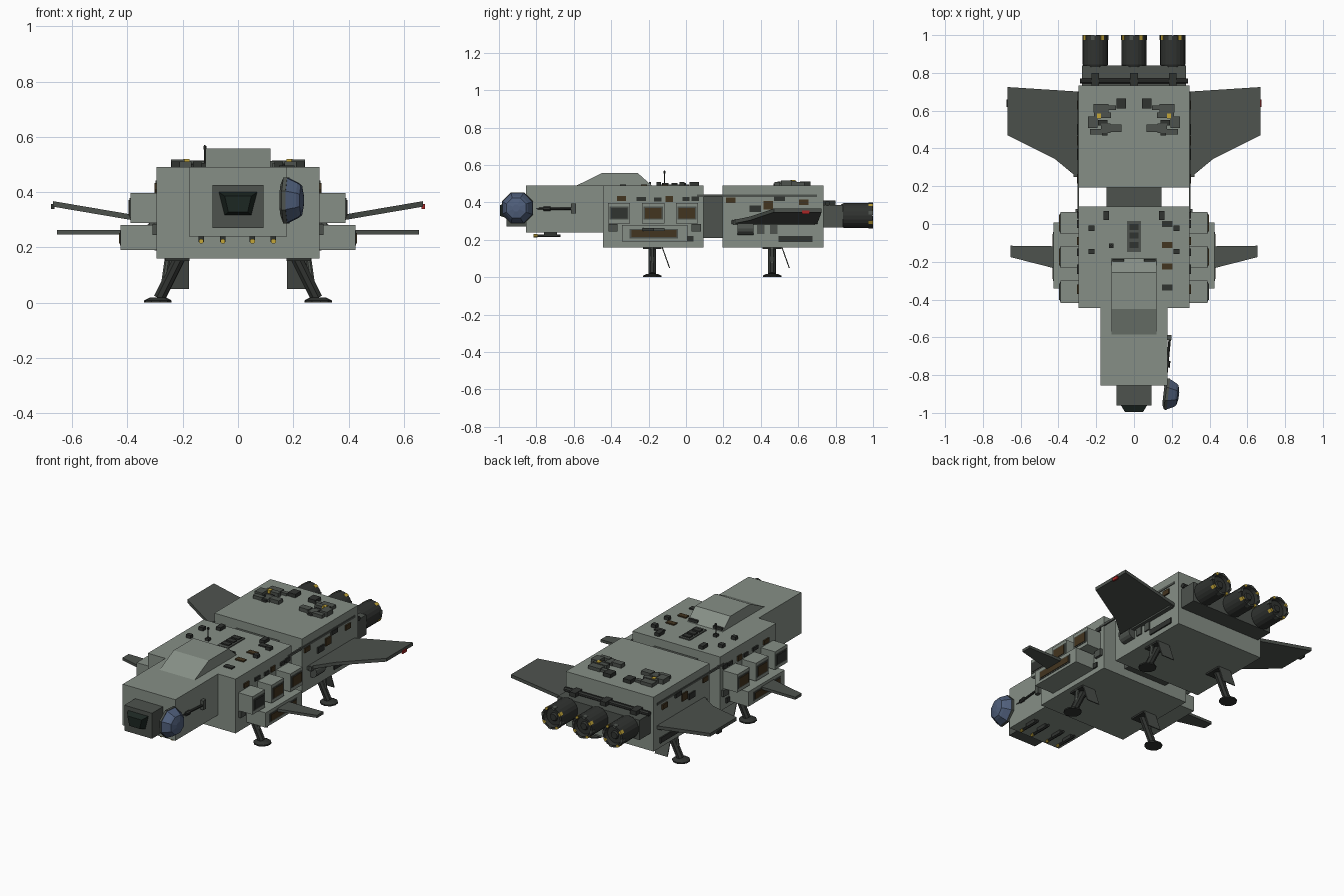
import bpy, bmesh, math
from mathutils import Vector


def material(name, rgb):
    m = bpy.data.materials.new(name)
    m.diffuse_color = (*rgb, 1)
    return m


HULL = material("hull_green_grey", (.24, .275, .24))
DARK = material("dark_grey", (.075, .085, .075))
BLACK = material("near_black", (.03, .033, .03))
BROWN = material("brown", (.055, .035, .014))
YELLOW = material("yellow", (.55, .38, .04))
BLUE = material("blue", (.08, .115, .2))
RED = material("red", (.4, .02, .02))
GLASS = material("glass", (.012, .02, .016))


def finish(name, bm, mat):
    bmesh.ops.recalc_face_normals(bm, faces=bm.faces)
    me = bpy.data.meshes.new(name)
    bm.to_mesh(me)
    bm.free()
    me.materials.append(mat)
    ob = bpy.data.objects.new(name, me)
    bpy.context.collection.objects.link(ob)
    return ob


def loft(name, rings, mat):
    bm = bmesh.new()
    vs = [[bm.verts.new(p) for p in r] for r in rings]
    n = len(vs[0])
    for a, b in zip(vs, vs[1:]):
        for i in range(n):
            bm.faces.new((a[i], a[(i + 1) % n], b[(i + 1) % n], b[i]))
    bm.faces.new(vs[0])
    bm.faces.new(vs[-1])
    return finish(name, bm, mat)


def box(name, x0, x1, y0, y1, z0, z1, mat=HULL):
    return loft(name, [[(x0, y0, z), (x1, y0, z), (x1, y1, z), (x0, y1, z)] for z in (z0, z1)], mat)


def lathe(name, start, axis, profile, mat, n=16):
    """Rings of (distance along axis, radius)."""
    axis = Vector(axis).normalized()
    u = axis.orthogonal().normalized()
    v = axis.cross(u)
    rings = []
    for d, r in profile:
        c = Vector(start) + axis * d
        rings.append([c + r * (u * math.cos(a) + v * math.sin(a))
                      for a in (2 * math.pi * (i + .5) / n for i in range(n))])
    return loft(name, rings, mat)


def rod(name, a, b, r, mat=BLACK, n=8):
    d = Vector(b) - Vector(a)
    return lathe(name, a, d, [(0, r), (d.length, r)], mat, n)


# Main hull sections, neck and nose
box("fore_hull", -.295, .295, -.445, .093, .16, .49)
box("aft_hull", -.295, .295, .194, .734, .16, .49)
box("neck", -.145, .145, .09, .2, .21, .44, DARK)
box("nose", -.177, .177, -.855, -.44, .24, .49)
box("nose_tip", -.093, .093, -.96, -.85, .27, .425, DARK)
loft("nose_window", [
    [(-.05, -.955, .315), (.05, -.955, .315), (.072, -.955, .402), (-.072, -.955, .402)],
    [(-.035, -.995, .328), (.035, -.995, .328), (.048, -.995, .385), (-.048, -.995, .385)]], GLASS)

# Raised canopy with sloping ends
prof = [(-.587, .489), (-.45, .557), (-.258, .557), (-.182, .489)]
loft("canopy", [[(x, y, z) for y, z in prof] for x in (-.118, .118)], HULL)
for s in (-1, 1):
    box("canopy_vent", s * .083 - .03, s * .083 + .03, -.198, -.186, .49, .51, BLACK)

# Engines with yellow rim marks
box("engine_mount", -.275, .275, .734, .84, .265, .385, DARK)
rod("engine_pipe", (-.285, .757, .395), (.285, .757, .395), .014, BLACK)
for x in (-.205, 0, .205):
    box("engine_strut", x - .02, x + .02, .734, .80, .375, .41, BLACK)
    lathe("engine", (x, .83, .33), (0, 1, 0), [(0, .06), (.015, .067), (.168, .067), (.168, .055),
          (.145, .05), (.145, .025), (.155, .02)], BLACK, 20)
    for k in range(8):
        a, h = math.pi / 4 * k + .2, .14
        ring = [[(x + r * math.cos(a + t), y, .33 + r * math.sin(a + t))
                 for r, t in ((.054, -h), (.069, -h), (.069, h), (.054, h))] for y in (.975, 1.0)]
        loft("engine_rim_mark", ring, YELLOW if k % 2 else DARK)

for s in (-1, 1):
    def sbox(name, x0, x1, y0, y1, z0, z1, mat=HULL):
        box(name, min(s * x0, s * x1), max(s * x0, s * x1), y0, y1, z0, z1, mat)

    def side(name, y, z, w, h, mat, x=.295, t=.008):
        sbox(name, x - .01, x + t, y - w / 2, y + w / 2, z - h / 2, z + h / 2, mat)

    # Aft wing, rising to the tip, and fore winglet
    wing = [(.28, .70), (.67, .725), (.67, .47), (.42, .345), (.28, .23)]
    loft("aft_wing", [[(s * x, y, .285 + (x - .28) * .17 + dz) for x, y in wing] for dz in (-.004, .016)], DARK)
    sbox("wing_tip_light", .665, .676, .62, .66, .338, .356, RED if s > 0 else BLACK)
    sbox("wing_root", .29, .32, .25, .69, .278, .305, DARK)
    fin = [(.42, -.118), (.655, -.115), (.655, -.175), (.42, -.235)]
    loft("fore_winglet", [[(s * x, y, z) for x, y in fin] for z in (.247, .263)], DARK)

    # Side pods with framed windows
    for y, m in ((-.358, BLACK), (-.175, BROWN), (.005, BROWN)):
        sbox("upper_pod", .29, .39, y - .059, y + .059, .288, .397)
        side("pod_window_frame", y, .343, .102, .07, DARK, .39, .003)
        side("pod_window", y, .343, .088, .056, m, .39, .006)
    sbox("lower_pod", .29, .425, -.342, .008, .19, .28)
    side("lower_pod_frame", -.172, .233, .26, .052, DARK, .425, .003)
    side("lower_pod_panel", -.172, .233, .24, .038, BROWN, .425, .006)
    for y in (-.39, .055):
        side("pod_end_box", y, .265, .05, .04, DARK, .295, .015)
    side("hull_side_vent", .01, .205, .06, .03, BLACK)

    # Side rails and surface panels
    sbox("side_rail", .29, .299, .06, .70, .428, .442, DARK)
    for y, z, w, h, m in ((-.345, .42, .05, .026, BROWN), (-.24, .418, .05, .02, BLACK), (-.15, .415, .04, .02, BLACK),
                          (-.09, .418, .04, .03, BROWN), (.0, .418, .04, .02, BLACK), (.05, .42, .04, .025, BLACK),
                          (.24, .412, .05, .028, BROWN), (.37, .365, .06, .035, BLACK), (.44, .385, .05, .045, BROWN),
                          (.5, .42, .06, .025, BLACK), (.63, .40, .05, .03, BROWN), (.585, .205, .18, .032, BLACK),
                          (.40, .262, .04, .06, DARK), (.47, .255, .04, .05, DARK)):
        side("side_panel", y, z, w, h, m)
    rod("side_tank", (s * .305, .275, .26), (s * .305, .36, .26), .033, DARK, 12)

    # Landing legs with feet and open bay doors
    for y in (-.18, .46):
        rod("leg", (s * .21, y, .165), (s * .285, y, .015), .022, BLACK)
        rod("leg_piston", (s * .255, y, .16), (s * .275, y, .02), .011, DARK)
        sbox("leg_mount", .175, .265, y - .05, y + .05, .15, .161, BLACK)
        lathe("foot", (s * .29, y, 0), (0, 0, 1), [(0, .05), (.008, .05), (.018, .03)], BLACK, 10)
        d = [(y + .05, .16), (y + .056, .16), (y + .095, .05), (y + .089, .05)]
        loft("bay_door", [[(s * x, a, z) for a, z in d] for x in (.178, .262)], DARK)

    # Equipment clusters on the aft roof
    for x, y, w, d, h, m in ((.067, .638, .05, .055, .022, BLACK), (.12, .615, .05, .025, .015, DARK),
                             (.175, .612, .08, .045, .02, DARK), (.168, .575, .09, .03, .025, DARK),
                             (.218, .538, .05, .06, .028, DARK), (.165, .536, .05, .03, .014, BLACK),
                             (.10, .508, .065, .04, .022, DARK), (.15, .507, .05, .05, .015, DARK),
                             (.155, .478, .03, .02, .012, BLACK), (.20, .488, .065, .028, .02, DARK),
                             (.186, .572, .022, .025, .029, YELLOW)):
        sbox("roof_unit", x - w / 2, x + w / 2, y - d / 2, y + d / 2, .485, .49 + h, m)
    # Small boxes on the fore roof
    for x, y, w, h in ((.147, .045, .03, .05), (.225, -.022, .03, .028), (.225, -.145, .03, .025)):
        sbox("roof_box", x - w / 2, x + w / 2, y - h / 2, y + h / 2, .485, .51, BLACK)

# Central roof panel, brown hatches and antenna
box("roof_panel", -.036, .036, -.148, .015, .485, .496, DARK)
for y in (-.015, -.062, -.11):
    box("roof_vent", -.025, .025, y - .016, y + .016, .49, .503, BLACK)
for y, m in ((0, BLACK), (-.112, BROWN), (-.225, BROWN), (-.337, BLACK)):
    box("roof_hatch", .148, .205, y - .016, y + .016, .485, .497, m)
rod("antenna", (-.12, -.115, .49), (-.12, -.115, .57), .003)
rod("antenna_tip", (-.12, -.115, .555), (-.12, -.115, .567), .006)
box("antenna_base", -.132, -.108, -.127, -.103, .485, .505, BLACK)

# Barrels under the nose
for x in (-.133, -.055, .052, .128):
    rod("barrel", (x, -.80, .222), (x, -.67, .222), .008)
    rod("barrel_tip", (x, -.815, .222), (x, -.795, .222), .0095, YELLOW)
    box("barrel_mount", x - .01, x + .01, -.76, -.69, .22, .242, BLACK)

# Faceted dish on its arm beside the nose
lathe("dish_rim", (.168, -.90, .37), (1, -.12, 0), [(-.012, .06), (0, .09), (.014, .09)], DARK, 8)
lathe("dish", (.168, -.90, .37), (1, -.12, 0), [(.012, .088), (.05, .068), (.062, .058), (.07, .02)], BLUE, 8)
rod("dish_arm", (.165, -.86, .367), (.19, -.60, .367), .007)
rod("dish_arm_collar", (.177, -.76, .367), (.181, -.725, .367), .013)
box("dish_arm_mount", .172, .198, -.615, -.588, .34, .395, DARK)
